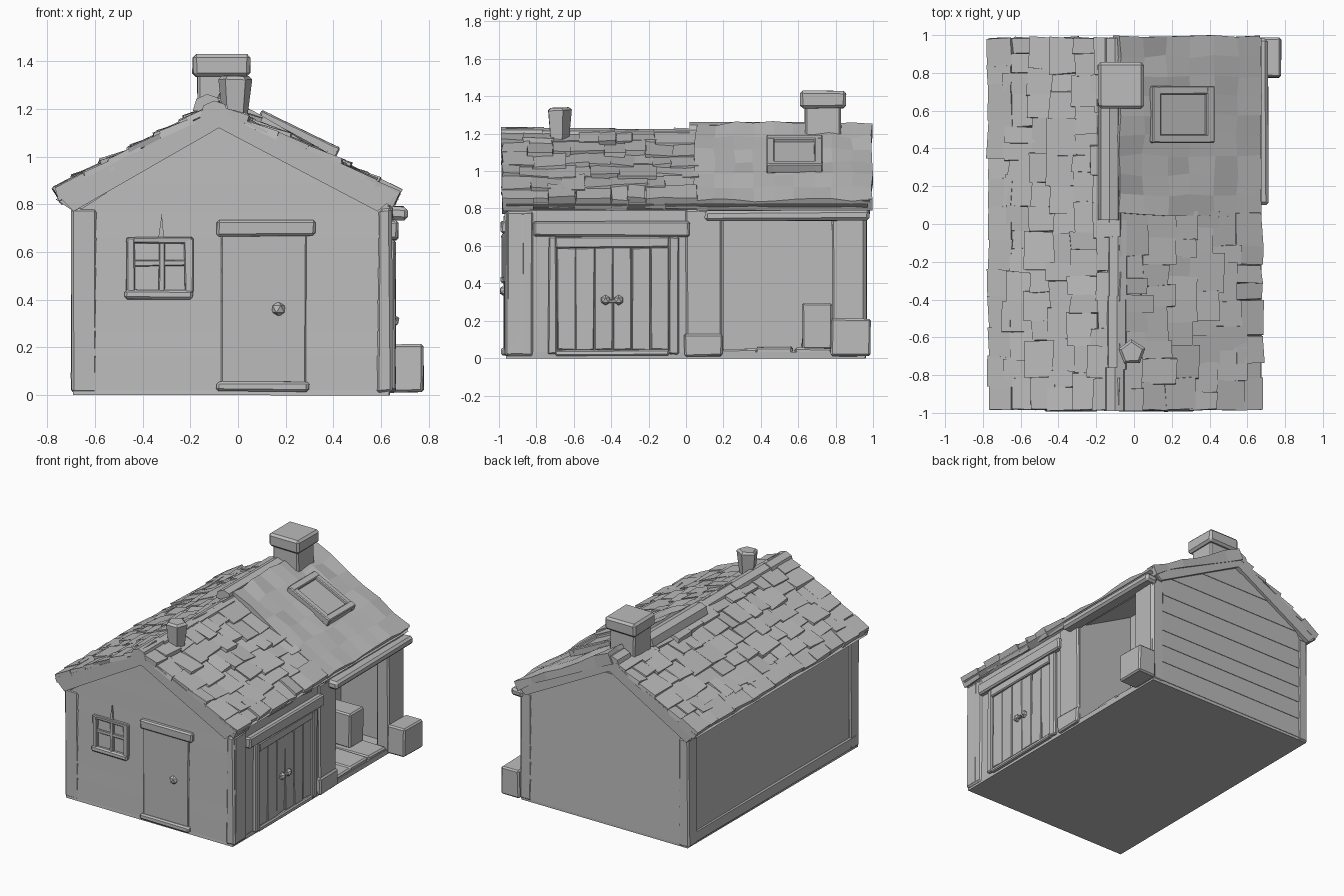
import bpy, bmesh, math, random
from mathutils import Matrix, Vector

random.seed(4)
cube = bpy.data.objects.get("Cube")
if cube:
    bpy.data.objects.remove(cube)

grey = bpy.data.materials.new("plain grey")
grey.use_nodes = True
grey.diffuse_color = (0.5, 0.5, 0.5, 1)
grey.node_tree.nodes["Principled BSDF"].inputs["Base Color"].default_value = (0.5, 0.5, 0.5, 1)


def finish(name, bm):
    bmesh.ops.recalc_face_normals(bm, faces=bm.faces)
    mesh = bpy.data.meshes.new(name)
    bm.to_mesh(mesh)
    bm.free()
    mesh.materials.append(grey)
    ob = bpy.data.objects.new(name, mesh)
    bpy.context.collection.objects.link(ob)
    return ob


def wobble(verts, amount):
    for v in verts:
        v.co += Vector([random.uniform(-amount, amount) for _ in range(3)])


def add_box(bm, lo, hi, frame=Matrix(), jitter=0.004):
    """Hand-hewn block between two corners, placed in a frame."""
    lo, hi = Vector(lo), Vector(hi)
    verts = bmesh.ops.create_cube(bm, size=1)["verts"]
    for v in verts:
        v.co = (lo + hi) / 2 + Vector(a * b for a, b in zip(v.co, hi - lo))
    wobble(verts, jitter)
    for v in verts:
        v.co = frame @ v.co


def box(name, lo, hi, bevel=0.01, frame=Matrix(), jitter=0.004):
    bm = bmesh.new()
    add_box(bm, lo, hi, frame, jitter)
    if bevel:
        bmesh.ops.bevel(bm, geom=bm.edges[:], offset=bevel, segments=1, affect='EDGES')
    return finish(name, bm)


def prism(name, outline, y0, y1):
    """Outline in x and z, extruded along y."""
    bm = bmesh.new()
    face = bm.faces.new([bm.verts.new((x, y0, z)) for x, z in outline])
    out = bmesh.ops.extrude_face_region(bm, geom=[face])["geom"]
    for v in out:
        if isinstance(v, bmesh.types.BMVert):
            v.co.y = y1
    return finish(name, bm)


# Walls, leaving an open porch at the back right
RIDGE = -0.08
prism("main_walls", [(-.69, .01), (.635, .01), (.635, .79), (RIDGE, 1.14), (-.69, .79)], -.955, .2)
prism("rear_walls", [(-.69, .01), (.2, .01), (.2, 1.0), (RIDGE, 1.14), (-.69, .79)], .2, .955)
prism("porch_back_wall", [(.2, .01), (.635, .01), (.635, .78), (.2, .99)], .88, .955)
box("base_slab", (-.69, -.96, 0), (.635, .96, .03), 0)


# Horizontal siding on both gable ends, narrowing under the roof
def span(z):
    up = max(0, z - .78)
    return -.68 + up * 1.75, .62 - up * 1.95


for side, name in ((-1, "front"), (1, "back")):
    z = .02
    while z < 1.0:
        top = z + random.uniform(.1, .15)
        (a, b), (c, d) = span(z), span(top)
        board = prism(name + "_siding", [(a, z), (b, z), (d, top), (c, top)], side * .94, side * .965)
        for v in board.data.vertices:
            if v.co.z > (z + top) / 2 and abs(v.co.y) > .95:
                v.co.y -= side * .004
        z = top

# Corner posts and pillars
for x, y, half in ((-.645, -.915, .053), (.615, -.915, .03), (-.655, .915, .04), (.6, .915, .045)):
    box("corner_post", (x - half, y - .053, .01), (x + half, y + .053, .78))
box("corner_panel", (.6, -.96, .01), (.645, -.82, .78))
box("porch_pillar", (.56, 0, .01), (.65, .19, .79))
box("porch_end_post", (.55, .78, .01), (.65, .96, .79))
box("pillar_foot", (.6, -.01, .01), (.66, .195, .13))
box("corner_stone", (.64, .775, .01), (.78, .985, .21))
box("porch_crate", (.21, .62, .05), (.455, .78, .295))
box("left_sill", (-.7, -.93, .01), (-.68, .93, .1))
for y, top in ((.27, .05), (.46, .06), (.67, .055)):
    box("porch_floor_board", (.2, y - .09, .01), (.63, y + .11, top))
box("porch_rail", (.62, .1, .735), (.71, .98, .79), .015)


# Roof shell and its gable boards
def chevron(tip):
    return [(-.765, tip), (RIDGE, 1.205), (.675, tip),
            (.585, .77), (RIDGE, 1.12), (-.69, .77)]


prism("roof_shell", chevron(.82), -.96, .97)
for y0, y1 in ((-.985, -.94), (.94, .985)):
    prism("gable_board", chevron(.845), y0, y1)


# Frame on a roof slope: x runs down from the ridge, z points out of it
def slope_frame(side):
    d = Vector((.76, 0, -.37)) if side > 0 else Vector((-.69, 0, -.36))
    d.normalize()
    y = Vector((0, side, 0))
    frame = Matrix((d, y, d.cross(y))).transposed().to_4x4()
    frame.translation = (RIDGE, 0, 1.2)
    return frame


def shingles(name, side, y0, y1, length, rows):
    """Uneven tiles in rows; the last row has a deep edge at the eave."""
    bm = bmesh.new()
    step = length / rows
    for row in range(rows):
        y = y0
        last = row == rows - 1
        while y < y1 - .01:
            end = y + random.uniform(.08, .2)
            if y1 - end < .07:
                end = y1
            mid = Vector((row * step + step / 2, side * (y + end) / 2, random.uniform(.004, .014)))
            tilt = Matrix.Rotation(0.01 if last else random.uniform(-.15, -.04), 4, 'Y')
            half = (end - y) / 2 + .002
            low = step * (random.uniform(.47, .52) if last else random.uniform(.4, .85))
            add_box(bm, (-step * .6, -half, -.05 if last else -.014), (low, half, .014),
                    slope_frame(side) @ Matrix.Translation(mid) @ tilt, .008)
            y = end
    finish(name, bm)


shingles("left_shingles", -1, -.98, .985, .77, 6)
shingles("right_shingles", 1, -.98, .06, .835, 6)

# Raised patch of roofing over the porch, thinning toward the eave
bm = bmesh.new()
bmesh.ops.create_grid(bm, x_segments=6, y_segments=9, size=.5)
for v in bm.verts:
    v.co = Vector((.405 + v.co.x * .85, .52 + v.co.y * .94, .032 - v.co.x * .04))
wobble(bm.verts, .011)
lower = bmesh.ops.extrude_face_region(bm, geom=bm.faces[:])["geom"]
for v in lower:
    if isinstance(v, bmesh.types.BMVert):
        v.co.z = -.055 if v.co.x > .7 else -.03
bmesh.ops.transform(bm, matrix=slope_frame(1), verts=bm.verts)
finish("porch_roofing", bm)

# Ridge caps
for x, y0, y1, top in ((-.1, -.99, -.76, 1.235), (-.09, -.77, -.38, 1.23),
                       (-.085, -.4, .02, 1.225), (-.13, .02, .64, 1.262), (-.1, .84, .985, 1.235)):
    prism("ridge_cap", [(x - .06, top - .07), (x - .045, top - .02), (x, top),
                        (x + .045, top - .015), (x + .06, top - .07)], y0, y1)

# Skylight
right = slope_frame(1)
s0, s1, y0, y1 = .165, .53, .43, .73
for lo, hi in (((s0, y0), (s0 + .05, y1)), ((s1 - .05, y0), (s1, y1)),
               ((s0, y0), (s1, y0 + .045)), ((s0, y1 - .045), (s1, y1))):
    box("skylight_frame", (*lo, .02), (*hi, .075), .006, right, .002)
box("skylight_pane", (s0 + .03, y0 + .03, .02), (s1 - .03, y1 - .03, .055), 0, right, 0)

# Chimneys
box("chimney_stack", (-.17, .635, 1.0), (.03, .83, 1.36))
box("chimney_cap", (-.19, .61, 1.335), (.05, .855, 1.43), .015)
bm = bmesh.new()
bmesh.ops.create_cone(bm, cap_ends=True, segments=5, radius1=.048, radius2=.074, depth=.24,
                      matrix=Matrix.Translation((-.012, -.68, 1.22)))
wobble(bm.verts, .004)
bmesh.ops.bevel(bm, geom=[e for e in bm.edges if min(v.co.z for v in e.verts) > 1.3],
                offset=.014, segments=1, affect='EDGES')
finish("stove_pipe", bm)

# Front door
box("door_panel", (-.07, -.975, .03), (.285, -.94, .68), .006)
box("door_lintel", (-.09, -.99, .665), (.325, -.94, .735))
box("door_step", (-.09, -.99, .015), (.3, -.94, .055))


def knob(name, at, size):
    bm = bmesh.new()
    bmesh.ops.create_icosphere(bm, subdivisions=1, radius=size, matrix=Matrix.Translation(at))
    finish(name, bm)


knob("door_knob", (.17, -.967, .36), .033)

# Front window
for x0, z0, x1, z1 in ((-.47, .43, -.435, .66), (-.225, .43, -.19, .66), (-.47, .635, -.19, .66)):
    box("window_frame", (x0, -.985, z0), (x1, -.94, z1), .005)
box("window_sill", (-.475, -.99, .4), (-.19, -.94, .44))
box("window_upright", (-.335, -.98, .43), (-.305, -.94, .65), .004)
box("window_crossbar", (-.44, -.978, .54), (-.22, -.94, .562), .004)
prism("window_spike", [(-.335, .655), (-.31, .655), (-.32, .76)], -.975, -.95)

# Double plank door on the right side
for y0, y1, z0, z1 in ((-.735, -.69, .02, .65), (-.09, -.04, .02, .65),
                       (-.7, -.09, .59, .65), (-.7, -.09, .015, .045)):
    box("side_door_frame", (.61, y0, z0), (.66, y1, z1), .007)
box("side_door_lintel", (.61, -.82, .65), (.672, .02, .73))
for i in range(6):
    y = -.69 + i * .1
    box("side_door_plank", (.61, y + .001, .045), (.648, y + .099, .59), .004)
for y in (-.43, -.36):
    knob("side_door_handle", (.652, y, .31), .028)
box("side_door_latch", (.64, -.43, .295), (.665, -.36, .315), .004)
